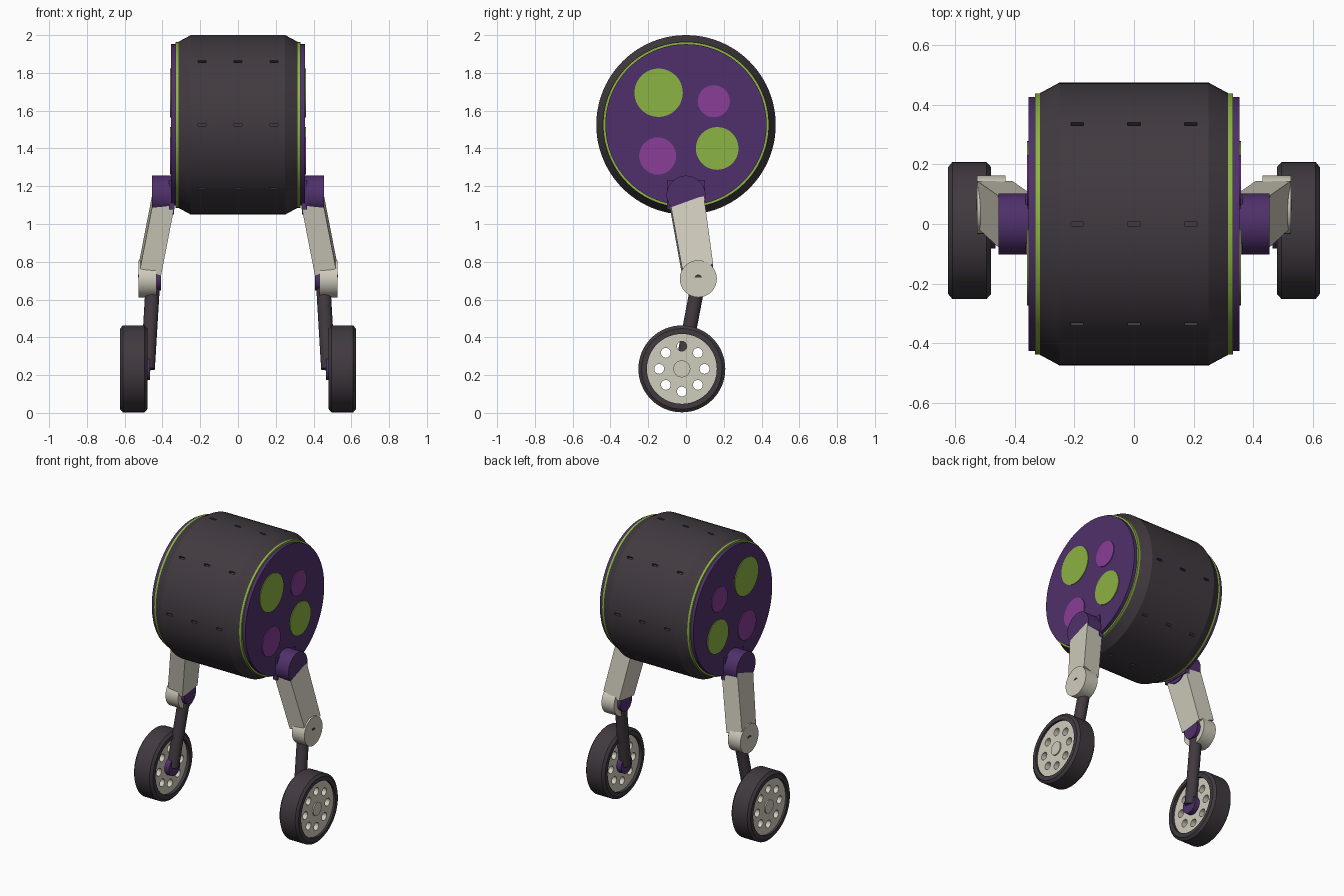
import bpy, bmesh, math
from mathutils import Matrix, Vector

cube = bpy.data.objects.get("Cube")
if cube:
    bpy.data.objects.remove(cube, do_unlink=True)


def material(name, rgb):
    linear = [((c / 255 + 0.055) / 1.055) ** 2.4 for c in rgb] + [1.0]
    m = bpy.data.materials.new(name)
    m.use_nodes = True
    m.diffuse_color = linear
    m.node_tree.nodes["Principled BSDF"].inputs["Base Color"].default_value = linear
    return m


CHARCOAL = material("charcoal", (65, 58, 64))
PURPLE = material("deep purple", (79, 48, 107))
GREEN = material("lime green", (140, 179, 67))
MAGENTA = material("magenta", (136, 61, 151))
BEIGE = material("warm beige", (208, 204, 189))


def add_object(name, bm, mat):
    """Turn a bmesh into an object, smooth except at sharp edges."""
    bmesh.ops.recalc_face_normals(bm, faces=bm.faces)
    for f in bm.faces:
        f.smooth = True
    for e in bm.edges:
        e.smooth = len(e.link_faces) == 2 and e.calc_face_angle(0) < math.radians(28)
    mesh = bpy.data.meshes.new(name)
    bm.to_mesh(mesh)
    mesh.materials.append(mat)
    ob = bpy.data.objects.new(name, mesh)
    bpy.context.collection.objects.link(ob)
    return ob


def add_pair(name, bm, mat):
    """Add the part on the left (+x) and its mirror image on the right."""
    add_object("left_" + name, bm, mat)
    bmesh.ops.transform(bm, matrix=Matrix.Scale(-1, 4, (1, 0, 0)), verts=bm.verts)
    add_object("right_" + name, bm, mat)
    bm.free()


def lathe(profile, y, z, steps=64, closed=False):
    """Spin (x, radius) points around an axis parallel to x."""
    bm = bmesh.new()
    vs = [bm.verts.new((x, y, z + r)) for x, r in profile]
    edges = [bm.edges.new(p) for p in zip(vs, vs[1:])]
    if closed:
        edges.append(bm.edges.new((vs[-1], vs[0])))
    bmesh.ops.spin(bm, geom=vs + edges, cent=(0, y, z), axis=(1, 0, 0),
                   angle=math.tau, steps=steps)
    bmesh.ops.remove_doubles(bm, verts=bm.verts, dist=0.0001)
    return bm


def disc(x0, x1, r, y, z, steps=64):
    return lathe([(x0, 0), (x0, r), (x1, r), (x1, 0)], y, z, steps)


def evaluated_bmesh(ob):
    """Read the final mesh of a helper object, then delete the helper."""
    dg = bpy.context.evaluated_depsgraph_get()
    mesh = bpy.data.meshes.new_from_object(ob.evaluated_get(dg))
    bm = bmesh.new()
    bm.from_mesh(mesh)
    bpy.data.objects.remove(ob, do_unlink=True)
    bpy.data.meshes.remove(mesh)
    return bm


# Drum body with chamfered ends
BODY_Z = 1.525
drum = add_object("drum_helper", lathe(
    [(-0.32, 0), (-0.32, 0.437), (-0.25, 0.475), (0.25, 0.475), (0.32, 0.437), (0.32, 0)],
    0, BODY_Z, 96), CHARCOAL)

# Rows of shallow slots cut around the drum
slots = bmesh.new()
for i in range(8):
    turn = Matrix.Translation((0, 0, BODY_Z)) @ Matrix.Rotation(i * math.tau / 8, 4, 'X')
    for x in (-0.19, 0, 0.19):
        bmesh.ops.create_cube(slots, size=1, matrix=turn @ Matrix.Translation((x, 0, 0.475))
                              @ Matrix.Diagonal((0.042, 0.014, 0.04, 1)))
cutter = add_object("slot_cutter", slots, CHARCOAL)
cutter.hide_render = True
cut = drum.modifiers.new("slots", 'BOOLEAN')
cut.operation, cut.solver, cut.object = 'DIFFERENCE', 'EXACT', cutter
add_object("drum_body", evaluated_bmesh(drum), CHARCOAL)
bpy.data.objects.remove(cutter, do_unlink=True)

# End caps: trim ring, side plate and coloured spots
add_pair("trim_ring", disc(0.315, 0.332, 0.439, 0, BODY_Z, 96), GREEN)
add_pair("side_plate", disc(0.32, 0.355, 0.427, 0, BODY_Z, 96), PURPLE)
SPOTS = [("large_spot", -0.145, 1.695, 0.128, GREEN),
         ("medium_spot", 0.165, 1.40, 0.113, GREEN),
         ("lower_spot", -0.15, 1.36, 0.098, MAGENTA),
         ("small_spot", 0.147, 1.65, 0.085, MAGENTA)]
for name, y, z, r, mat in SPOTS:
    add_pair(name, disc(0.352, 0.36, r, y, z, 48), mat)

# Hip: mounting pad and round joint
pad = bmesh.new()
bmesh.ops.create_cube(pad, size=1, matrix=Matrix.Translation((0.35, 0, 1.155))
                      @ Matrix.Diagonal((0.03, 0.2, 0.155, 1)))
add_pair("hip_pad", pad, PURPLE)
add_pair("hip_joint", disc(0.34, 0.455, 0.103, 0, 1.153, 48), PURPLE)

# Upper leg: box leaning outwards and backwards
leg = bmesh.new()
bmesh.ops.create_cube(leg, size=1)
for v in leg.verts:
    sx, sy, top = v.co.x * 2, v.co.y * 2, v.co.z > 0
    centre = Vector((0.397, 0.005, 1.115) if top else (0.467, 0.062, 0.755))
    half_y = 0.09 if top else 0.082
    lean = 0.008 if sx > 0 and sy < 0 else 0
    v.co = centre + Vector((0.059 * sx - lean, half_y * sy, 0.02 * sx + 0.011 * sy))
add_pair("upper_leg", leg, BEIGE)

# Knee: outer drum, inner pin and a small slot
KNEE_Y, KNEE_Z = 0.065, 0.71
add_pair("knee_joint", disc(0.432, 0.527, 0.098, KNEE_Y, KNEE_Z, 48), BEIGE)
add_pair("knee_pin", disc(0.408, 0.45, 0.062, KNEE_Y, KNEE_Z, 32), PURPLE)
slot = disc(0.524, 0.529, 0.02, KNEE_Y, KNEE_Z + 0.003, 24)
bmesh.ops.bisect_plane(slot, geom=slot.verts[:] + slot.edges[:] + slot.faces[:],
                       plane_co=(0, 0, KNEE_Z + 0.008), plane_no=(0, 0, -1), clear_outer=True)
add_pair("knee_slot", slot, CHARCOAL)

# Shin rod from the knee down to the wheel hub
WHEEL_Y, WHEEL_Z = -0.022, 0.233
top, foot = Vector((0.45, 0.067, 0.70)), Vector((0.478, WHEEL_Y, WHEEL_Z))
shin = bmesh.new()
bmesh.ops.create_cone(
    shin, cap_ends=True, segments=32, radius1=0.038, radius2=0.038, depth=(top - foot).length,
    matrix=Matrix.Translation((top + foot) / 2)
    @ (top - foot).to_track_quat('Z', 'Y').to_matrix().to_4x4())
add_pair("shin", shin, CHARCOAL)

# Wheel: bevelled tyre, drilled disc and hubs
tyre = [(0.48, 0.185), (0.48, 0.213), (0.495, 0.23), (0.61, 0.23), (0.624, 0.213), (0.624, 0.185)]
add_pair("tyre", lathe(tyre, WHEEL_Y, WHEEL_Z, 64, True), CHARCOAL)


def ring_points(r, cy, cz, count):
    return [(cy + r * math.cos(a), cz + r * math.sin(a), 0, 1)
            for a in (i * math.tau / count for i in range(count))]


outline = bpy.data.curves.new("wheel_outline", 'CURVE')
outline.dimensions, outline.fill_mode, outline.extrude = '2D', 'BOTH', 0.055
holes = [ring_points(0.026, 0.12 * math.cos(i * math.tau / 8),
                     0.12 * math.sin(i * math.tau / 8), 24) for i in range(8)]
for points in [ring_points(0.187, 0, 0, 64)] + holes:
    spline = outline.splines.new('POLY')
    spline.points.add(len(points) - 1)
    for p, co in zip(spline.points, points):
        p.co = co
    spline.use_cyclic_u = True
helper = bpy.data.objects.new("wheel_helper", outline)
bpy.context.collection.objects.link(helper)
bpy.context.view_layer.update()
wheel = evaluated_bmesh(helper)
bmesh.ops.remove_doubles(wheel, verts=wheel.verts, dist=0.0001)
# Stand the flat disc up so that its thickness runs along x
upright = Matrix(((0, 0, 1, 0.555), (1, 0, 0, WHEEL_Y), (0, 1, 0, WHEEL_Z), (0, 0, 0, 1)))
bmesh.ops.transform(wheel, matrix=upright, verts=wheel.verts)
add_pair("wheel_disc", wheel, BEIGE)
add_pair("hub_cap", disc(0.6, 0.618, 0.045, WHEEL_Y, WHEEL_Z, 32), BEIGE)
add_pair("inner_hub", disc(0.465, 0.51, 0.06, WHEEL_Y, WHEEL_Z, 32), PURPLE)
